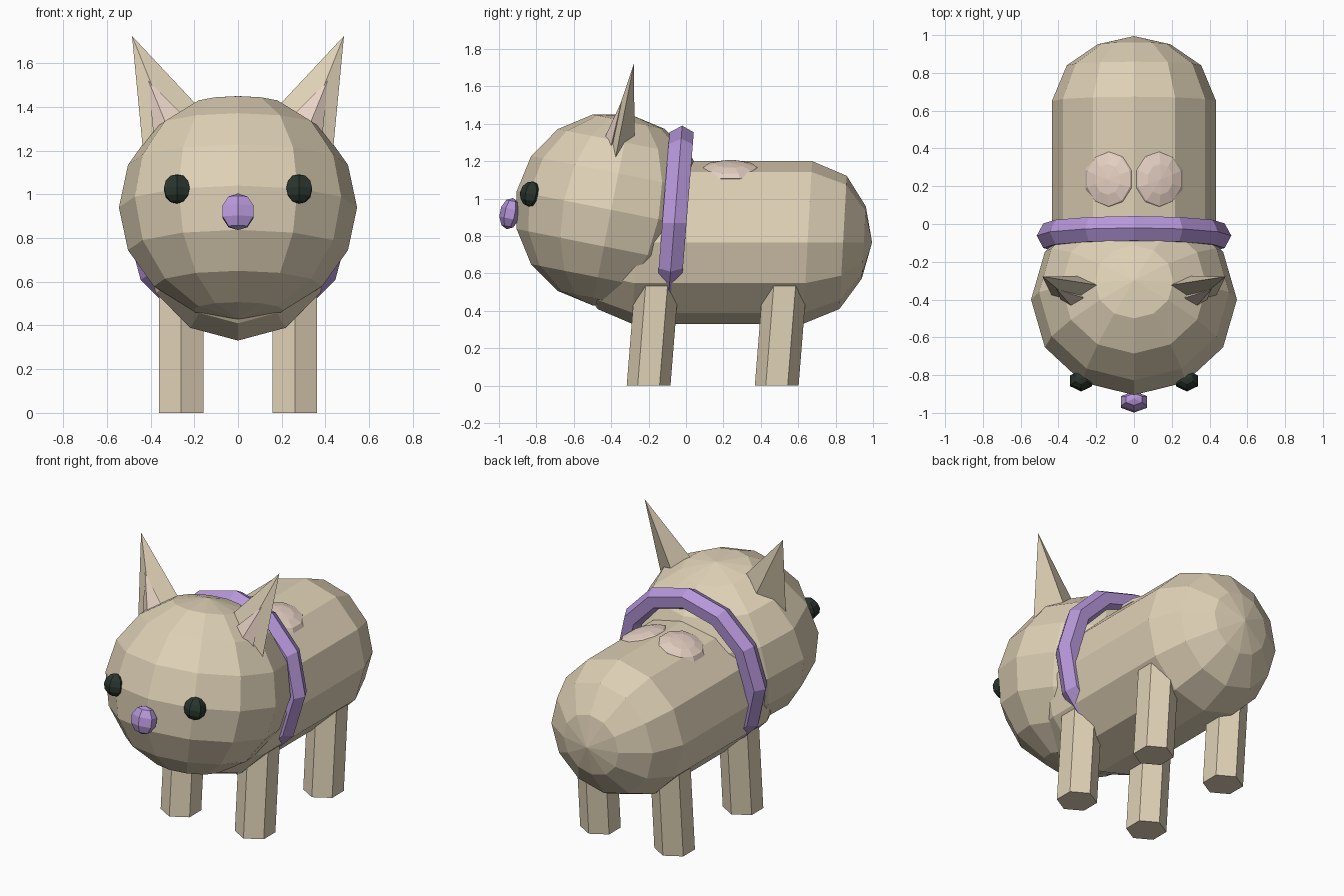
import bpy, bmesh
from math import sin, cos, pi, radians
from mathutils import Matrix, Vector

if "Cube" in bpy.data.objects:
    bpy.data.objects.remove(bpy.data.objects["Cube"])


def material(name, rgb):
    m = bpy.data.materials.new(name)
    m.diffuse_color = (*rgb, 1)
    m.use_nodes = True
    m.node_tree.nodes["Principled BSDF"].inputs["Base Color"].default_value = m.diffuse_color
    return m


TAN = material("tan_fur", (0.74, 0.64, 0.47))
PURPLE = material("purple", (0.47, 0.31, 0.70))
DARK = material("dark_eye", (0.022, 0.035, 0.026))
PINK = material("pale_pink", (0.80, 0.64, 0.55))


def finish(name, verts, faces, mat, matrix=None):
    bm = bmesh.new()
    vs = [bm.verts.new(v) for v in verts]
    for f in faces:
        bm.faces.new([vs[i] for i in f])
    if matrix:
        bm.transform(matrix)
    bmesh.ops.recalc_face_normals(bm, faces=bm.faces)
    me = bpy.data.meshes.new(name)
    bm.to_mesh(me)
    bm.free()
    me.materials.append(mat)
    ob = bpy.data.objects.new(name, me)
    bpy.context.collection.objects.link(ob)
    return ob


def lathe(name, profile, sides, mat, matrix, phase=0.0):
    """Turn (radius, height) points round z; radius 0 gives a pole, open ends are capped."""
    verts, rings, faces = [], [], []
    for r, h in profile:
        n = 1 if r == 0 else sides
        rings.append([len(verts) + i for i in range(n)])
        for i in range(n):
            a = phase + 2 * pi * i / sides
            verts.append((r * cos(a), r * sin(a), h))
    for a, b in zip(rings, rings[1:]):
        for i in range(sides):
            j = (i + 1) % sides
            if len(a) == 1:
                faces.append((a[0], b[j], b[i]))
            elif len(b) == 1:
                faces.append((a[i], a[j], b[0]))
            else:
                faces.append((a[i], a[j], b[j], b[i]))
    for ring in (rings[0], rings[-1]):
        if len(ring) > 1:
            faces.append(ring)
    return finish(name, verts, faces, mat, matrix)


def ball(name, loc, size, sides, rings, mat, rot=None, phase=pi / 2):
    prof = [(0, -1)]
    for k in range(1, rings):
        a = -pi / 2 + pi * k / rings
        prof.append((cos(a), sin(a)))
    prof.append((0, 1))
    m = Matrix.Translation(loc) @ (rot or Matrix()) @ Matrix.Diagonal((*size, 1))
    return lathe(name, prof, sides, mat, m, phase)


def spike(name, tip, base, side, mat):
    pts = [(p[0] * side, p[1], p[2]) for p in [tip] + base]
    n = len(base)
    faces = [(0, i + 1, (i + 1) % n + 1) for i in range(n)]
    faces.append(list(range(1, n + 1)))
    finish(name, pts, faces, mat)


def shear(k):
    m = Matrix()
    m[1][2] = k
    return m


# capsule body lying along y, leaning slightly
half = [(0.435, 0.457), (0.356, 0.647), (0.193, 0.758), (0, 0.802)]
profile = [(r, -h) for r, h in reversed(half)] + half
lathe("body", profile, 12, TAN,
      Matrix.Translation((0, 0.193, 0.766)) @ shear(0.055) @ Matrix.Rotation(-pi / 2, 4, 'X'))

# head, tipped back
tilt = Matrix.Rotation(radians(-11.25), 4, 'X')
ball("head", (0, -0.4, 0.94), (0.545, 0.515, 0.52), 12, 8, TAN, tilt)

# nose
ball("nose", (0, -0.942, 0.92), (0.085, 0.055, 0.085), 6, 5, PURPLE, tilt)

# collar ring with hexagonal section
verts, faces = [], []
N, M = 12, 6
for i in range(N):
    a = 2 * pi * i / N
    for j in range(M):
        b = 2 * pi * j / M
        r = 0.445 + 0.07 * cos(b)
        verts.append((r * cos(a), 0.075 * sin(b), 1.01 * r * sin(a)))
        i2, j2 = (i + 1) % N, (j + 1) % M
        faces.append((i * M + j, i2 * M + j, i2 * M + j2, i * M + j2))
finish("collar", verts, faces, PURPLE, Matrix.Translation((0, -0.062, 0.87)) @ shear(0.08))

for side, label in ((1, "right"), (-1, "left")):
    # legs
    for y, end in ((-0.2, "front"), (0.485, "back")):
        lathe(f"{end}_leg_{label}", [(0.117, 0), (0.117, 0.6)], 6, TAN,
              Matrix.Translation((0.26 * side, y, 0)) @ shear(0.08), pi / 2)
    # eyes
    ball(f"eye_{label}", (0.28 * side, -0.83, 1.025), (0.068, 0.058, 0.068), 6, 6, DARK, tilt)
    # ears and inner ears
    spike(f"ear_{label}", (0.485, -0.278, 1.725),
          [(0.43, -0.39, 1.15), (0.29, -0.44, 1.24), (0.12, -0.335, 1.335), (0.26, -0.275, 1.25)],
          side, TAN)
    spike(f"inner_ear_{label}", (0.41, -0.345, 1.52),
          [(0.38, -0.42, 1.2), (0.30, -0.47, 1.25), (0.21, -0.41, 1.32), (0.28, -0.33, 1.25)],
          side, PINK)
    # pink patches on the back
    ball(f"back_patch_{label}", (0.128 * side, 0.237, 1.147), (0.143, 0.163, 0.047), 10, 6, PINK,
         Matrix.Rotation(radians(17) * side, 4, 'Y'))
